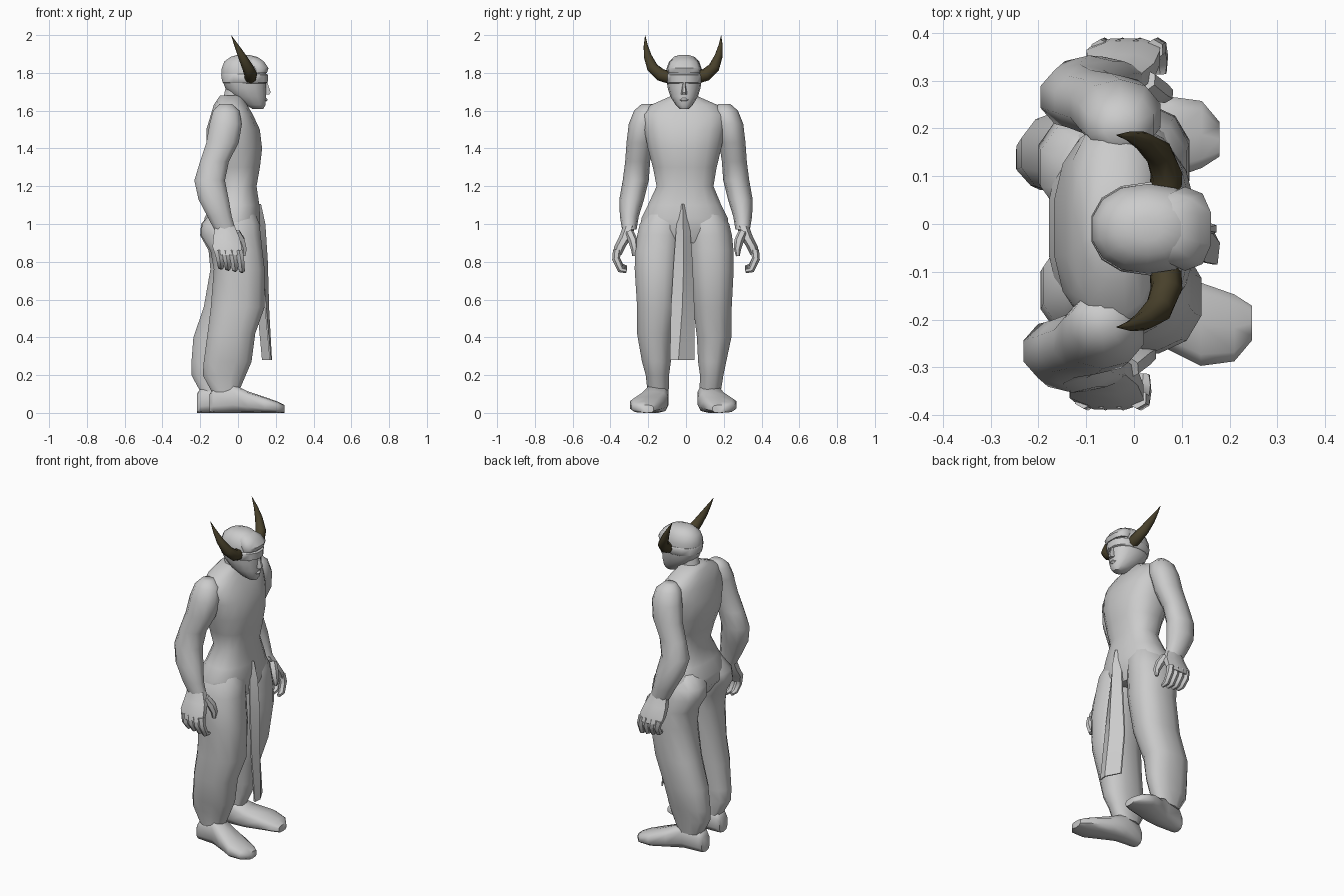
import bpy, bmesh, math
from mathutils import Vector


def material(name, rgb):
    m = bpy.data.materials.new(name)
    m.diffuse_color = (*rgb, 1)
    return m


GREY = material("plain grey", (0.6, 0.6, 0.6))
HORN = material("dark horn brown", (0.065, 0.052, 0.024))


def finish(name, bm, mat, angle=50):
    bmesh.ops.recalc_face_normals(bm, faces=bm.faces)
    me = bpy.data.meshes.new(name)
    bm.to_mesh(me)
    bm.free()
    me.materials.append(mat)
    me.shade_smooth()
    me.set_sharp_from_angle(angle=math.radians(angle))
    ob = bpy.data.objects.new(name, me)
    bpy.context.collection.objects.link(ob)
    return ob


def skin(bm, loops):
    """Bridge a stack of point loops and cap both ends."""
    rows = [[bm.verts.new(p) for p in loop] for loop in loops]
    n = len(rows[0])
    for a, b in zip(rows, rows[1:]):
        for i in range(n):
            j = (i + 1) % n
            bm.faces.new((a[i], a[j], b[j], b[i]))
    bm.faces.new(rows[0])
    bm.faces.new(rows[-1])


def loft(name, rings, n=12, power=2.4, axis="z", mat=GREY, flip=False, shift=(0, 0)):
    """Rings are (level, a0, a1, b0, b1): extents of a rounded section.
    axis z: a = x, b = y.   axis x: a = y, b = z."""
    loops = []
    for lv, a0, a1, b0, b1 in rings:
        loop = []
        for i in range(n):
            t = 2 * math.pi * (i + 0.5) / n
            c, s = math.cos(t), math.sin(t)
            a = (a0 + a1) / 2 + (a1 - a0) / 2 * math.copysign(abs(c) ** (2 / power), c)
            b = (b0 + b1) / 2 + (b1 - b0) / 2 * math.copysign(abs(s) ** (2 / power), s)
            p = (a, b, lv) if axis == "z" else (lv, a, b)
            y = -p[1] if flip else p[1]
            loop.append((p[0] + shift[0], y + shift[1], p[2]))
        loops.append(loop)
    bm = bmesh.new()
    skin(bm, loops)
    return finish(name, bm, mat)


def tube(bm, path, n=6):
    """Tapered tube through (x, y, z, radius) points."""
    pts = [Vector(p[:3]) for p in path]
    loops = []
    for i, p in enumerate(pts):
        d = (pts[min(i + 1, len(pts) - 1)] - pts[max(i - 1, 0)]).normalized()
        u = d.cross(Vector((1, 0, 0.2))).normalized()
        v = d.cross(u)
        r = path[i][3]
        loops.append([p + r * (u * math.cos(2 * math.pi * k / n) + v * math.sin(2 * math.pi * k / n))
                      for k in range(n)])
    skin(bm, loops)


# Torso with sloping shoulders, narrow waist and full hips
loft("torso", [
    (0.90, -0.13, 0.09, -0.16, 0.14),
    (0.97, -0.18, 0.115, -0.245, 0.23),
    (1.03, -0.18, 0.12, -0.24, 0.225),
    (1.10, -0.145, 0.115, -0.205, 0.19),
    (1.20, -0.11, 0.10, -0.158, 0.148),
    (1.30, -0.135, 0.118, -0.178, 0.165),
    (1.40, -0.17, 0.13, -0.205, 0.19),
    (1.50, -0.17, 0.118, -0.225, 0.21),
    (1.58, -0.145, 0.08, -0.235, 0.22),
    (1.63, -0.13, 0.05, -0.19, 0.17),
    (1.66, -0.11, 0.03, -0.12, 0.10),
    (1.68, -0.095, 0.02, -0.075, 0.055)], n=16)

# Neck and head
loft("neck", [
    (1.58, -0.10, 0.05, -0.075, 0.055),
    (1.65, -0.085, 0.06, -0.065, 0.045),
    (1.74, -0.065, 0.09, -0.065, 0.045)], n=10, power=2)
loft("head", [
    (1.610, 0.075, 0.135, -0.035, 0.015),
    (1.630, 0.035, 0.147, -0.055, 0.035),
    (1.675, -0.03, 0.150, -0.083, 0.063),
    (1.72, -0.07, 0.150, -0.097, 0.077),
    (1.77, -0.09, 0.152, -0.104, 0.084),
    (1.82, -0.09, 0.150, -0.104, 0.084),
    (1.86, -0.075, 0.130, -0.090, 0.070),
    (1.885, -0.04, 0.100, -0.065, 0.045),
    (1.895, -0.005, 0.06, -0.035, 0.015)], n=14, power=2.2)
# Blindfold and the hair edge above it
loft("blindfold", [
    (1.745, -0.075, 0.150, -0.100, 0.080),
    (1.75, -0.085, 0.160, -0.106, 0.086),
    (1.79, -0.092, 0.162, -0.108, 0.088),
    (1.795, -0.09, 0.150, -0.104, 0.084)], n=14, power=2.3)
loft("hair_front", [
    (1.80, 0.06, 0.155, -0.092, 0.072),
    (1.825, 0.05, 0.164, -0.098, 0.078),
    (1.86, 0.02, 0.140, -0.085, 0.065),
    (1.885, 0.0, 0.105, -0.055, 0.035)], n=10)
loft("nose", [
    (1.685, 0.12, 0.168, -0.027, 0.007),
    (1.697, 0.12, 0.177, -0.025, 0.005),
    (1.75, 0.12, 0.158, -0.018, -0.002)], n=6, power=2)
loft("lips", [
    (1.648, 0.11, 0.152, -0.03, 0.01),
    (1.657, 0.11, 0.159, -0.035, 0.015),
    (1.668, 0.11, 0.152, -0.028, 0.008)], n=8, power=2)

# Curved horns, mirrored about the middle of the head
for side, word in ((-1, "right"), (1, "left")):
    bm = bmesh.new()
    tube(bm, [(x, -0.015 + side * y, z, r) for x, y, z, r in (
        (0.065, 0.07, 1.775, 0.034), (0.068, 0.12, 1.79, 0.034),
        (0.052, 0.163, 1.828, 0.030), (0.020, 0.188, 1.89, 0.021),
        (-0.008, 0.198, 1.945, 0.011), (-0.036, 0.201, 1.998, 0.001))], n=8)
    finish(word + "_horn", bm, HORN)

# Arms and hands; the left one hangs slightly further forward
ARM = [
    (1.635, -0.10, -0.03, -0.235, -0.17),
    (1.60, -0.135, 0.01, -0.275, -0.14),
    (1.53, -0.155, 0.025, -0.303, -0.15),
    (1.43, -0.172, 0.008, -0.315, -0.175),
    (1.33, -0.205, -0.045, -0.322, -0.19),
    (1.23, -0.235, -0.065, -0.335, -0.197),
    (1.13, -0.213, -0.045, -0.353, -0.222),
    (1.04, -0.165, -0.03, -0.35, -0.25),
    (0.97, -0.128, -0.01, -0.338, -0.262)]
HAND = [
    (0.99, -0.125, -0.015, -0.335, -0.265),
    (0.93, -0.135, 0.012, -0.357, -0.285),
    (0.88, -0.14, 0.025, -0.382, -0.318),
    (0.835, -0.125, 0.025, -0.390, -0.340)]
for side, word, dx in ((-1, "right", 0), (1, "left", 0.035)):
    loft(word + "_arm", ARM, n=10, power=2.1, flip=side > 0, shift=(dx, 0))
    loft(word + "_hand", HAND, n=8, flip=side > 0, shift=(dx, 0))
    bm = bmesh.new()
    for k in range(4):  # curled fingers
        x = -0.105 + 0.037 * k + dx
        low = 0.775 - 0.006 * k
        tube(bm, [(x, side * 0.365, 0.86, 0.022), (x + 0.008, side * 0.37, 0.815, 0.021),
                  (x + 0.014, side * 0.345, low, 0.018), (x + 0.016, side * 0.315, low - 0.006, 0.012)])
    tube(bm, [(-0.01 + dx, side * 0.30, 0.955, 0.024), (0.015 + dx, side * 0.28, 0.91, 0.025),
              (0.03 + dx, side * 0.272, 0.865, 0.019), (0.03 + dx, side * 0.275, 0.83, 0.010)])
    finish(word + "_fingers", bm, GREY)

# Wide trouser legs, the left one trailing behind
loft("right_leg", [
    (1.07, -0.14, 0.09, -0.205, -0.02),
    (1.00, -0.195, 0.118, -0.248, -0.01),
    (0.94, -0.20, 0.125, -0.262, -0.015),
    (0.86, -0.15, 0.133, -0.274, -0.022),
    (0.76, -0.132, 0.145, -0.275, -0.03),
    (0.56, -0.148, 0.145, -0.262, -0.045),
    (0.42, -0.165, 0.095, -0.262, -0.065),
    (0.27, -0.185, 0.075, -0.235, -0.078),
    (0.20, -0.19, 0.045, -0.215, -0.088),
    (0.11, -0.14, 0.005, -0.205, -0.09)], n=12)
loft("left_leg", [
    (1.07, -0.14, 0.09, 0.01, 0.19),
    (1.00, -0.20, 0.115, 0.0, 0.232),
    (0.94, -0.205, 0.12, 0.005, 0.247),
    (0.86, -0.16, 0.12, 0.012, 0.255),
    (0.76, -0.15, 0.12, 0.02, 0.256),
    (0.56, -0.185, 0.09, 0.035, 0.245),
    (0.40, -0.24, 0.03, 0.055, 0.243),
    (0.27, -0.25, 0.01, 0.062, 0.215),
    (0.20, -0.25, -0.01, 0.072, 0.20),
    (0.11, -0.20, -0.05, 0.07, 0.185)], n=12)

# Feet, turned slightly outward
FOOT = [
    (-0.15, -0.19, -0.11, 0, 0.10),
    (-0.13, -0.20, -0.10, 0, 0.13),
    (-0.03, -0.215, -0.09, 0, 0.155),
    (0.05, -0.255, -0.095, 0, 0.115),
    (0.14, -0.30, -0.12, 0, 0.085),
    (0.21, -0.29, -0.145, 0, 0.06),
    (0.247, -0.245, -0.17, 0, 0.042)]
loft("right_foot", FOOT, n=10, power=3, axis="x")
loft("left_foot", FOOT, n=10, power=3, axis="x", flip=True, shift=(-0.068, -0.03))

# Folded cloth panel hanging at the front: outer edge, ridge, inner edge
loops = []
for z, yl, xl, yr_mid, x_mid, yr, xr in (
        (1.105, -0.03, 0.105, -0.018, 0.122, -0.003, 0.105),
        (1.00, -0.05, 0.115, -0.015, 0.145, 0.02, 0.11),
        (0.80, -0.065, 0.13, -0.012, 0.158, 0.035, 0.115),
        (0.55, -0.08, 0.15, -0.02, 0.165, 0.045, 0.11),
        (0.28, -0.085, 0.175, -0.04, 0.18, 0.045, 0.135)):
    front = [Vector((xl, yl, z)), Vector((x_mid, yr_mid, z)), Vector((xr, yr, z))]
    loops.append(front + [p - Vector((0.008, 0, 0)) for p in reversed(front)])
bm = bmesh.new()
skin(bm, loops)
finish("front_cloth", bm, GREY, 40)
